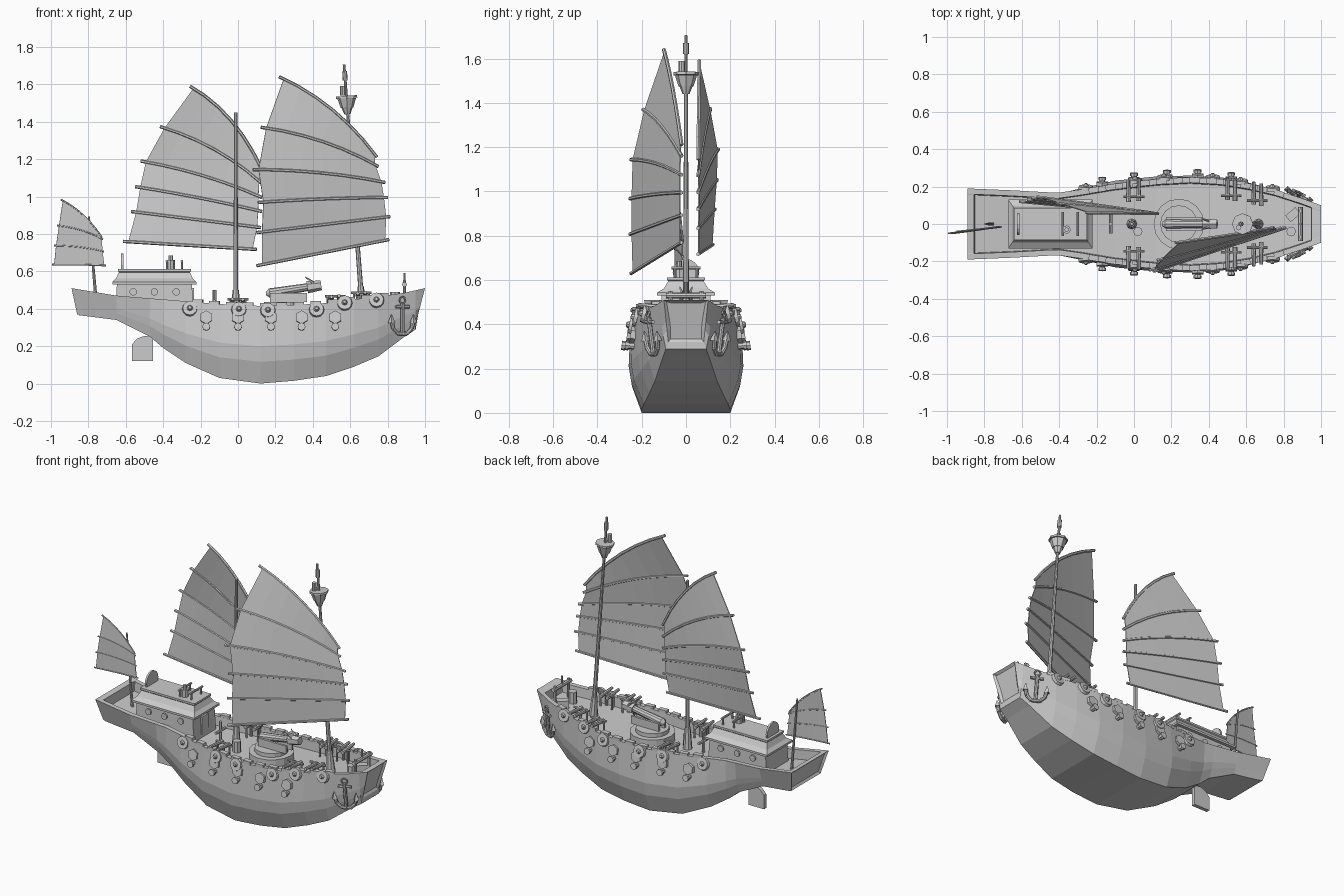
import bpy, bmesh, math
from mathutils import Vector, Matrix

if "Cube" in bpy.data.objects:
    bpy.data.objects.remove(bpy.data.objects["Cube"])

grey = bpy.data.materials.new("weathered grey")
grey.diffuse_color = (0.6, 0.6, 0.6, 1)
grey.use_nodes = True
grey.node_tree.nodes["Principled BSDF"].inputs["Base Color"].default_value = grey.diffuse_color
parts = {}


def part(name):
    return parts.setdefault(name, bmesh.new())


def rod(name, a, b, r1, r2=None, n=8):
    """Tapered prism from a to b."""
    a, b = Vector(a), Vector(b)
    m = Matrix.Translation((a + b) / 2) @ (b - a).to_track_quat('Z', 'Y').to_matrix().to_4x4()
    bmesh.ops.create_cone(part(name), cap_ends=True, segments=n, radius1=r1,
                          radius2=r1 if r2 is None else r2, depth=(b - a).length, matrix=m)


def box(name, c, size, rot=0):
    m = Matrix.Translation(c) @ Matrix.Rotation(rot, 4, 'Z') @ Matrix.Diagonal((*size, 1))
    bmesh.ops.create_cube(part(name), size=1, matrix=m)


def loft(name, rings):
    """Closed skin through equal-length rings, with end caps."""
    bm = part(name)
    vs = [[bm.verts.new(p) for p in r] for r in rings]
    n = len(vs[0])
    for a, b in zip(vs, vs[1:]):
        for i in range(n):
            bm.faces.new((a[i], a[(i + 1) % n], b[(i + 1) % n], b[i]))
    ends = [bm.faces.new(vs[0][::-1]), bm.faces.new(vs[-1])]
    return bm, ends


# Hull stations: x, rail z, rail half width, bottom z, bottom half width, bulge
ST = [(-.89, .51, .19, .37, .15, 0), (-.65, .47, .18, .34, .14, 0),
      (-.47, .455, .17, .25, .13, .01), (-.40, .45, .168, .19, .12, .02),
      (-.28, .44, .185, .11, .14, .03), (-.1, .425, .215, .03, .18, .035),
      (.12, .415, .24, 0, .2, .035), (.3, .42, .25, .015, .2, .035),
      (.47, .43, .24, .04, .19, .035), (.62, .45, .215, .09, .165, .03),
      (.75, .465, .185, .145, .14, .02), (.89, .485, .14, .25, .105, .01),
      (1.0, .51, .1, .32, .08, 0)]
DEPTH = .06


def station(x):
    for a, b in zip(ST, ST[1:]):
        if x <= b[0]:
            t = (x - a[0]) / (b[0] - a[0])
            return tuple(p + (q - p) * t for p, q in zip(a, b))
    return ST[-1]


def side(x, z):
    """Half width of the hull skin at x, z."""
    _, zt, yt, zb, yb, bu = station(x)
    f = max(0, min(1, (z - zb) / (zt - zb)))
    return yb + (yt - yb) * f + bu * (min(1, f / .3) if f < .5 else (1 - f) / .5)


def section(s, drop):
    x, zt, yt, zb, yb, bu = s
    rake = .05 if x > .95 else -.03 if x < -.85 else 0
    half = []
    for f, k in ((0, 0), (.28, .9), (.48, 1), (1, 0)):
        half.append((x - rake * (1 - f), yb + (yt - yb) * f + bu * k, zb + (zt - zb) * f))
    half += [(x, yt - .03, zt), (x, yt - .034, zt - drop)]
    return half + [(px, -py, pz) for px, py, pz in reversed(half)]


# Hull with sunken deck and solid end boards
rings = [section(ST[0], .001), section(station(-.855), .001), section(station(-.85), DEPTH)]
rings += [section(s, DEPTH) for s in ST[1:-1]]
rings += [section(station(.945), DEPTH), section(station(.95), .001), section(ST[-1], .001)]
bm, ends = loft("hull", rings)
bmesh.ops.recalc_face_normals(bm, faces=bm.faces[:])
bmesh.ops.inset_individual(bm, faces=ends, thickness=.016, depth=-.012)

# Raised rail blocks along both sides
for i in range(12):
    x = -.24 + i * .09
    s, e = station(x), station(x + .05)
    for m in (1, -1):
        ang = math.atan2(m * (e[2] - s[2]), .05)
        box("rail_blocks", (x + .025, m * ((s[2] + e[2]) / 2 - .014), (s[1] + e[1]) / 2 + .005),
            (.055, .03, .02), ang)

# Rudder
prof = [(-.567, .12), (-.455, .12), (-.455, .25), (-.50, .255), (-.54, .24), (-.567, .21)]
loft("rudder", [[(x, y, z) for x, z in prof] for y in (-.012, .012)])

# Cabin with flared roof
cx = -.447


def rect(hx, hy, z):
    return [(cx + a * hx, b * hy, z) for a, b in ((-1, -1), (1, -1), (1, 1), (-1, 1))]


loft("cabin", [rect(.21, .115, .37), rect(.2, .11, .54)])
loft("cabin_roof", [rect(.225, .13, .53), rect(.225, .13, .543), rect(.205, .1, .562),
                    rect(.19, .08, .595), rect(.195, .085, .6), rect(.195, .085, .612)])
for m in (1, -1):
    for x in (-.56, -.447, -.33):
        rod("cabin_windows", (x, m * .105, .49), (x, m * .121, .49), .02, n=10)
box("cabin_door", (-.241, 0, .455), (.012, .07, .11))

# Roof furniture: round screen, table frame and drum
rod("round_screen", (-.625, 0, .635), (-.613, 0, .635), .06, n=16)
for x in (-.38, -.3):
    for y in (-.05, .05):
        rod("roof_frame", (x, y, .6), (x, y, .655), .006)
    rod("roof_frame", (x, -.065, .655), (x, .065, .655), .007)
rod("drum", (-.36, -.03, .61), (-.36, -.03, .66), .022)
rod("drum", (-.36, -.03, .66), (-.36, -.03, .685), .012)

# Masts with thick feet
rod("main_mast", (-.012, 0, .36), (-.012, 0, 1.45), .013, .009)
rod("main_mast", (-.012, 0, .36), (-.012, 0, .5), .028, .017)
rod("fore_mast", (.665, 0, .39), (.567, 0, 1.705), .014, .007)
rod("fore_mast", (.665, 0, .39), (.655, 0, .52), .028, .017)
rod("mizzen_mast", (-.757, 0, .42), (-.797, 0, .893), .009, .005)

# Lookout basket
rod("lookout_basket", (.583, 0, 1.475), (.581, 0, 1.525), .034, .05)
rod("lookout_basket", (.581, 0, 1.525), (.58, 0, 1.538), .057)
rod("lookout_basket", (.585, 0, 1.44), (.583, 0, 1.475), .016, .03)
rod("lookout_gear", (.56, -.02, 1.54), (.56, -.02, 1.59), .014)
rod("lookout_gear", (.573, 0, 1.62), (.57, 0, 1.67), .013)


# Battened sails: rows of (aft point, fore point), top to bottom
def sail(name, rows, arch, r):
    bm, grid = part(name), []
    n = 6
    for i, (a, b) in enumerate(rows):
        a, b = Vector(a), Vector(b)
        lift = arch * max(0, 1 - i / 3.5)
        up = Vector((.5, 0, .87)) * lift

        def at(t):
            return a.lerp(b, t) + up * (4 * t * (1 - t))
        line = [at(k / n) for k in range(n + 1)]
        for p, q in zip(line, line[1:]):
            rod(name + "_battens", p, q, r, n=6)
        grid.append([bm.verts.new(at(.04 + .93 * k / n)) for k in range(n + 1)])
    for p, q in zip(grid, grid[1:]):
        for k in range(n):
            bm.faces.new((p[k], q[k], q[k + 1], p[k + 1]))


sail("main_sail", [((-.257, .06, 1.59), (.128, .055, 1.144)), ((-.417, .11, 1.374), (.128, .055, 1.07)),
                   ((-.52, .145, 1.19), (.128, .055, .995)), ((-.55, .14, 1.053), (.128, .055, .92)),
                   ((-.572, .13, .92), (.123, .055, .834)), ((-.615, .12, .76), (.1, .055, .717))], .05, .009)
sail("fore_sail", [((.22, -.1, 1.64), (.743, -.02, 1.21)), ((.123, -.194, 1.37), (.75, -.02, 1.16)),
                   ((.08, -.248, 1.144), (.786, -.02, 1.075)), ((.107, -.253, .968), (.8, -.02, .995)),
                   ((.1, -.253, .807), (.813, -.02, .893)), ((.1, -.248, .63), (.807, -.02, .77))], .045, .009)
sail("mizzen_sail", [((-.947, -.04, .984), (-.727, -.015, .78)), ((-.968, -.05, .845), (-.722, -.015, .77)),
                     ((-.984, -.05, .738), (-.717, -.015, .706)), ((-.995, -.05, .636), (-.706, -.015, .631))],
     .02, .005)

for m in (1, -1):
    # Round shields on the rail
    for x, z in ((-.257, .4), (.005, .395), (.16, .39), (.42, .395), (.57, .43), (.74, .445)):
        y = side(x, z)
        rod("shields", (x, m * (y - .005), z), (x, m * (y + .012), z + .004), .042, .038, 12)
        rod("shields", (x, m * (y + .012), z + .004), (x, m * (y + .026), z + .007), .016, .008)
    # Six-sided gun ports with guns below their lids
    for x in (-.17, 0, .176, .34, .52):
        y = side(x, .35)
        rod("gun_ports", (x, m * (y - .02), .35), (x, m * (y + .015), .355), .036, n=6)
        y = side(x, .3)
        rod("port_guns", (x, m * (y - .02), .3), (x, m * (y + .035), .305), .015)
        rod("port_guns", (x, m * (y + .022), .303), (x, m * (y + .037), .305), .021)
    # Rail guns on posts
    for x in (-.03, .025, .5, .54, .64, .68):
        s = station(x)
        y, z = s[2] - .045, s[1]
        rod("rail_guns", (x, m * (y - .06), z + .02), (x, m * (y + .06), z + .03), .013, .009)
        rod("rail_guns", (x, m * y, z - .06), (x, m * y, z + .02), .009)
    for x in (0, .52, .66):
        s = station(x)
        for dx in (-.04, .04):
            rod("gun_frames", (x + dx, m * (s[2] - .08), s[1] - .06),
                (x + dx, m * (s[2] - .08), s[1] + .035), .006)
        rod("gun_frames", (x - .055, m * (s[2] - .08), s[1] + .03),
            (x + .055, m * (s[2] - .08), s[1] + .03), .007)

    # Anchors hung near the bow
    def ap(u, z):
        return (.88 + .9 * u, m * (.158 - .43 * u + (z - .35) * .12), z)
    rod("anchors", ap(0, .26), ap(0, .43), .011)
    rod("anchors", ap(-.04, .41), ap(.04, .41), .009)
    arc = [ap(.065 * math.sin(t), .335 - .075 * math.cos(t)) for t in (-1.6, -1, -.4, .4, 1, 1.6)]
    for p, q in zip(arc, arc[1:]):
        rod("anchors", p, q, .011)
    for u in (-.065, .065):
        rod("anchors", ap(u, .325), ap(u, .37), .02, .002, 4)
    ring = [ap(.018 * math.cos(t * math.pi / 4), .445 + .018 * math.sin(t * math.pi / 4)) for t in range(9)]
    for p, q in zip(ring, ring[1:]):
        rod("anchors", p, q, .005, n=5)

# Big deck gun on a turntable
rod("turntable", (.24, 0, .35), (.24, 0, .41), .135, n=16)
rod("turntable", (.24, 0, .41), (.24, 0, .435), .1, n=16)
for y in (-.03, .03):
    box("gun_carriage", (.27, y, .46), (.2, .014, .05))
rod("deck_gun", (.17, 0, .483), (.4, 0, .52), .026, .02, 10)
rod("deck_gun", (.15, 0, .48), (.17, 0, .483), .01, .026, 10)
rod("deck_gun", (.37, 0, .515), (.445, 0, .525), .033, .026, 6)
for y in (-.018, .018):
    rod("deck_gun", (.4, y, .54), (.36, y * 1.6, .57), .009, .002, 5)

# Small deck fittings
rod("bollards", (-.125, 0, .36), (-.125, 0, .5), .01)
rod("bollards", (-.125, -.05, .44), (-.125, .05, .44), .009)
rod("barrels", (.02, -.04, .35), (.02, -.04, .43), .025)
rod("barrels", (.84, -.04, .41), (.84, -.04, .49), .026)
box("bow_chest", (.85, .05, .44), (.07, .045, .05), .7)
for y in (-.07, .07):
    rod("bow_windlass", (.89, y, .42), (.89, y, .55), .009)
rod("bow_windlass", (.89, -.09, .53), (.89, .09, .53), .013)
rod("bow_windlass", (.89, 0, .53), (.89, 0, .59), .006)

for name, bm in parts.items():
    if not name.endswith("_sail"):
        bmesh.ops.recalc_face_normals(bm, faces=bm.faces[:])
    me = bpy.data.meshes.new(name)
    bm.to_mesh(me)
    bm.free()
    me.materials.append(grey)
    ob = bpy.data.objects.new(name, me)
    bpy.context.collection.objects.link(ob)
    if name.endswith("_sail"):
        mod = ob.modifiers.new("thickness", 'SOLIDIFY')
        mod.thickness, mod.offset = .005, 0
